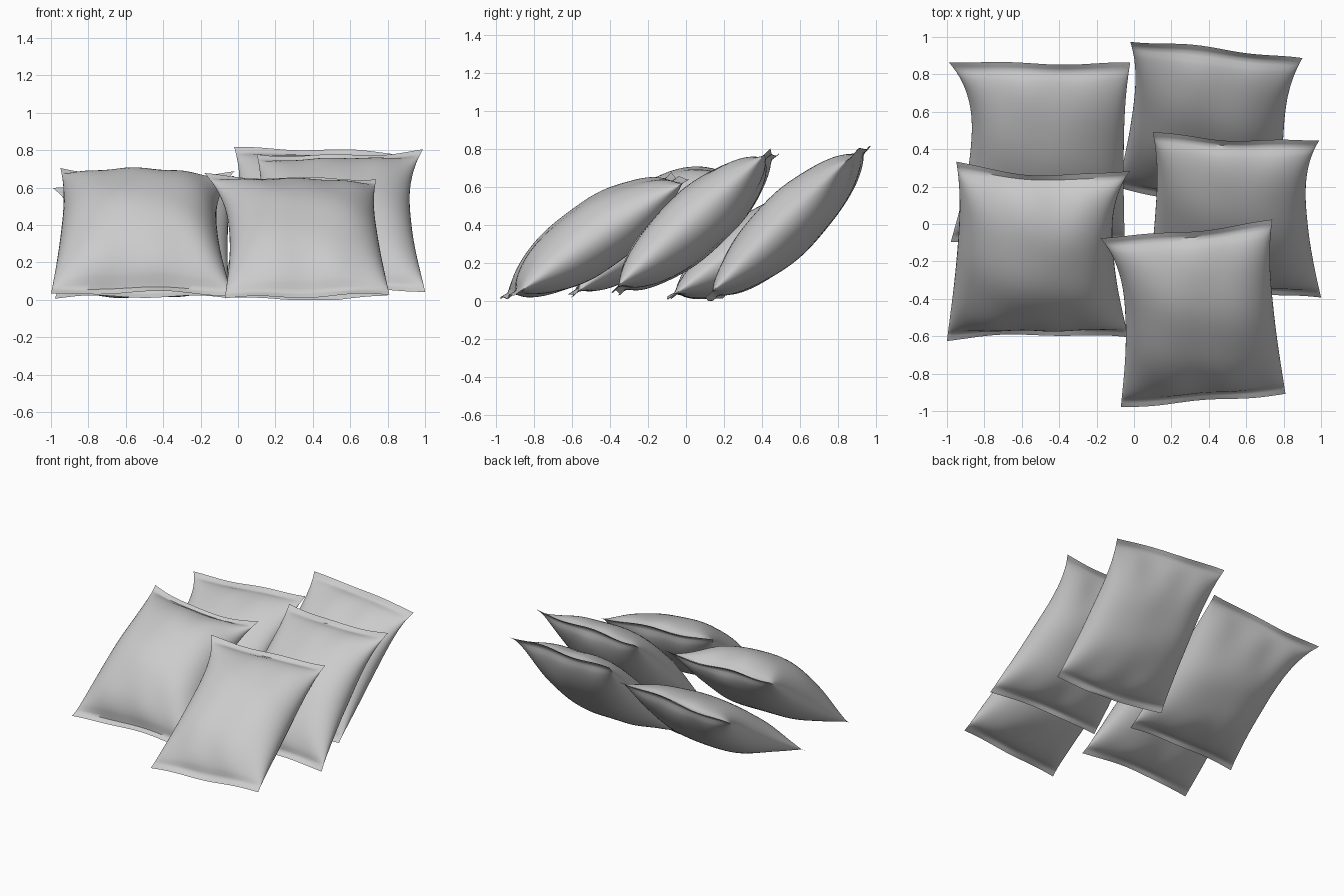
import bpy, bmesh, math, random
from mathutils import Vector

if "Cube" in bpy.data.objects:
    bpy.data.objects.remove(bpy.data.objects["Cube"])

random.seed(4)
NU, NV = 36, 48
SEAL = 0.91          # sealed strips lie beyond this fraction of the length


def make_bag(name, bl, br, tl, tr, bulge, sag, pinch):
    """Inflated pillow pouch stretched between four corner points.
    bulge: (front, back), sag: (top, bottom), pinch: (left, right)."""
    bl, br, tl, tr = map(Vector, (bl, br, tl, tr))
    right = ((br - bl) + (tr - tl)).normalized()
    up = ((tl - bl) + (tr - br)).normalized()
    normal = right.cross(up).normalized()
    ph = [random.uniform(0, 6.28) for _ in range(6)]

    def point(u, v, side):
        s, t = (u + 1) / 2, (v + 1) / 2
        w = min(abs(v) / SEAL, 1)
        p = bl.lerp(br, s).lerp(tl.lerp(tr, s), t)
        # sides pull in where the pouch is full, ends sag towards the middle
        pull = pinch[0] if u < 0 else pinch[1]
        p -= right * u * pull * (1 - abs(v) ** 2.4) * (1 + 0.5 * v)
        end = sag[0] if v > 0 else sag[1]
        p -= up * math.copysign(1, v) * abs(v) ** 3 * end * (1 - u * u)
        # wavy sealed strips
        p += normal * 0.010 * abs(v) ** 6 * math.sin(5 * u + ph[0] + v)
        # inflated body with rounded sides
        h = (1 - w * w) ** 0.65 * (1 - abs(u) ** 2.8) ** 0.52
        # creases gathering near the seals, plus soft dents
        crease = 0.10 * w ** 3 * math.sin(9 * u + ph[1] + side + 2 * v)
        dent = 0.03 * math.sin(4 * u + 3 * v + ph[2]) * math.sin(5 * v - 2 * u + ph[3] + side)
        depth = bulge[0] if side > 0 else bulge[1]
        p += normal * side * (depth * h * (1 + crease + dent) + 0.002 * (1 - u * u))
        p.z = max(p.z, 0.0)
        return p

    bm = bmesh.new()
    for side in (1, -1):
        grid = []
        for j in range(NV + 1):
            a = 2 * j / NV - 1
            v = 0.5 * (math.sin(math.pi / 2 * a) + a)
            grid.append([bm.verts.new(point(math.sin(math.pi / 2 * (2 * i / NU - 1)), v, side))
                         for i in range(NU + 1)])
        for j in range(NV):
            for i in range(NU):
                q = [grid[j][i], grid[j][i + 1], grid[j + 1][i + 1], grid[j + 1][i]]
                bm.faces.new(q if side > 0 else q[::-1])
    bmesh.ops.remove_doubles(bm, verts=bm.verts, dist=0.0003)
    me = bpy.data.meshes.new(name)
    bm.to_mesh(me)
    bm.free()
    ob = bpy.data.objects.new(name, me)
    bpy.context.collection.objects.link(ob)
    bpy.context.view_layer.objects.active = ob
    ob.select_set(True)
    bpy.ops.object.shade_smooth_by_angle(angle=math.radians(50))
    ob.select_set(False)


# corners: bottom left, bottom right, top left, top right; bulge, sag, pinch
make_bag("front_left_bag", (-1.0, -.62, .025), (-.03, -.61, .025),
         (-.95, .33, .71), (-.02, .29, .68), (.255, .14), (.06, .03), (.03, .085))
make_bag("front_right_bag", (-.07, -.98, .01), (.81, -.91, .03),
         (-.18, -.07, .67), (.74, .02, .65), (.18, .18), (.02, .0), (.08, .03))
make_bag("middle_right_bag", (.07, -.35, .02), (1.0, -.40, .05),
         (.10, .49, .78), (.99, .45, .80), (.17, .17), (.03, .02), (.03, .07))
make_bag("back_right_bag", (-.09, .19, .02), (.80, .11, .02),
         (-.02, .98, .81), (.90, .88, .78), (.16, .165), (-.01, -.03), (.045, .05))
make_bag("back_left_bag", (-.98, -.10, .01), (-.05, -.10, .01),
         (-.99, .87, .59), (-.02, .86, .67), (.145, .19), (.01, .02), (.11, .02))
